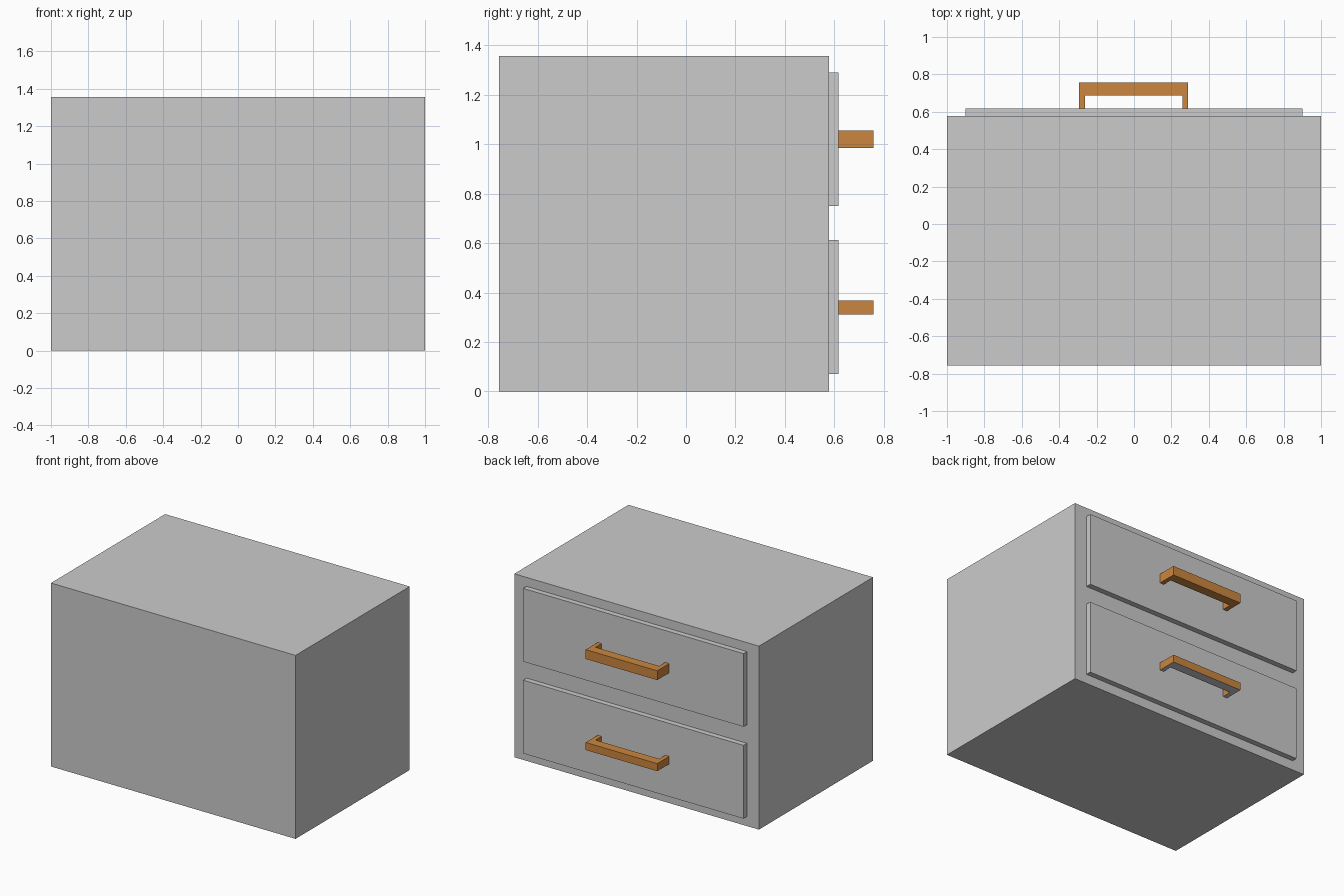
import bpy
import bmesh

if "Cube" in bpy.data.objects:
    bpy.data.objects.remove(bpy.data.objects["Cube"])

wood = bpy.data.materials.new("orange_wood")
wood.diffuse_color = (0.6, 0.24, 0.05, 1)
wood.use_nodes = True
wood.node_tree.nodes["Principled BSDF"].inputs["Base Color"].default_value = wood.diffuse_color


def link(name, bm):
    bmesh.ops.recalc_face_normals(bm, faces=bm.faces)
    mesh = bpy.data.meshes.new(name)
    bm.to_mesh(mesh)
    bm.free()
    obj = bpy.data.objects.new(name, mesh)
    bpy.context.collection.objects.link(obj)
    return obj


def box(name, lo, hi):
    bm = bmesh.new()
    bmesh.ops.create_cube(bm, size=1)
    for v in bm.verts:
        v.co = [(a + b) / 2 + c * (b - a) for a, b, c in zip(lo, hi, v.co)]
    return link(name, bm)


def handle(name, z0, z1, grey_underside=False):
    # U-shaped outline extruded upwards
    outline = [(-0.295, 0.617), (-0.295, 0.757), (0.29, 0.757), (0.29, 0.617),
               (0.258, 0.617), (0.258, 0.688), (-0.262, 0.688), (-0.262, 0.617)]
    bm = bmesh.new()
    face = bm.faces.new([bm.verts.new((x, y, z0)) for x, y in outline])
    top = bmesh.ops.extrude_face_region(bm, geom=[face], use_keep_orig=True)["geom"]
    for v in top:
        if isinstance(v, bmesh.types.BMVert):
            v.co.z = z1
    obj = link(name, bm)
    obj.data.materials.append(wood)
    if grey_underside:
        grey = bpy.data.materials.new("plain_grey")
        obj.data.materials.append(grey)
        for p in obj.data.polygons:
            if p.normal.z < -0.9:
                p.material_index = 1


# Cabinet carcass
box("cabinet_body", (-1, -0.756, 0), (1, 0.577, 1.356))

# Drawer fronts
for name, z0, z1 in (("lower", 0.07, 0.612), ("upper", 0.749, 1.29)):
    box(name + "_drawer_front", (-0.902, 0.577, z0), (0.9, 0.617, z1))

# Handles (the lower one has a grey underside)
handle("upper_handle", 0.985, 1.054)
handle("lower_handle", 0.312, 0.368, grey_underside=True)
